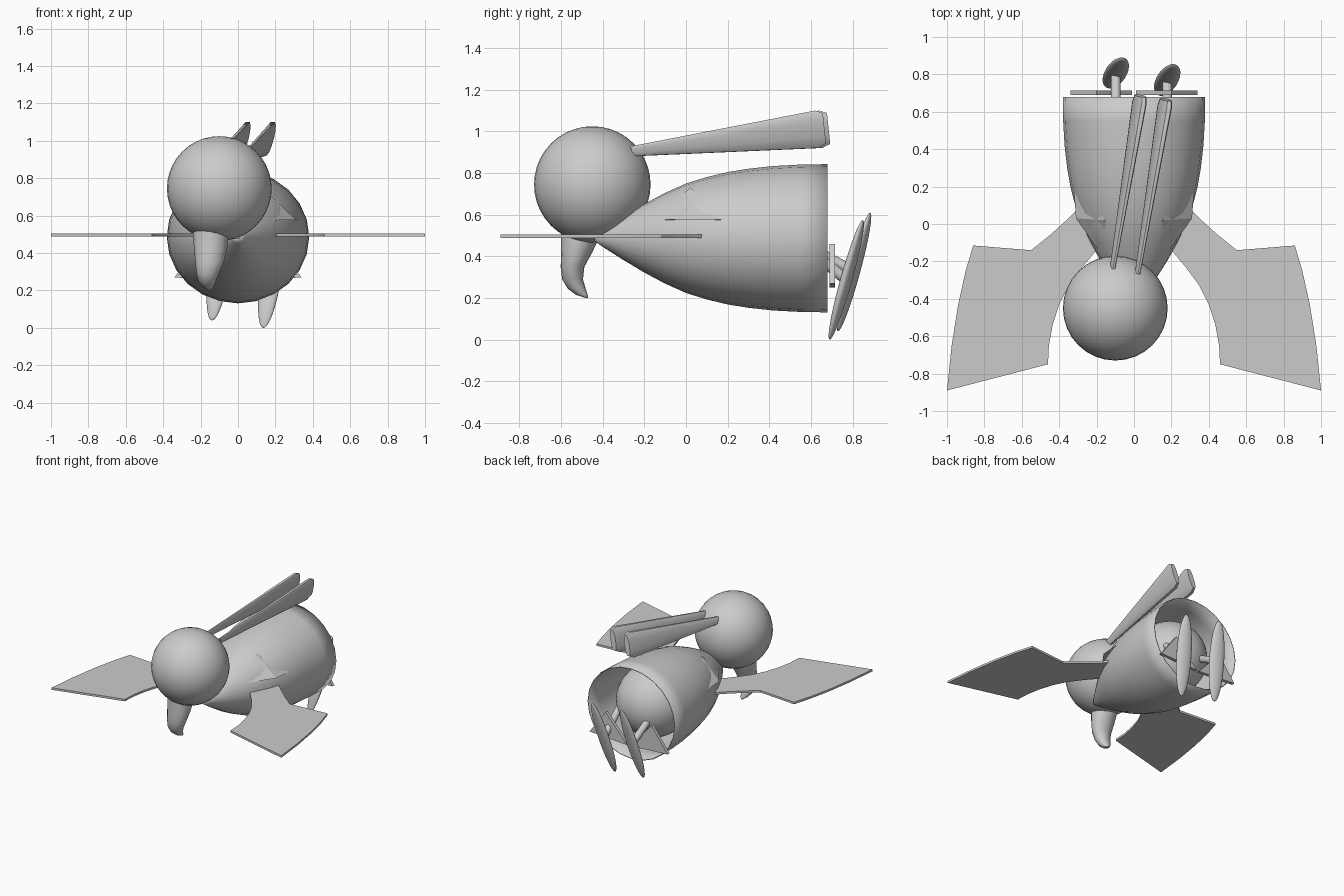
import bpy, bmesh, math
from mathutils import Vector, Matrix

if "Cube" in bpy.data.objects:
    bpy.data.objects.remove(bpy.data.objects["Cube"])

grey = bpy.data.materials.new("plain grey")
grey.diffuse_color = (0.6, 0.6, 0.6, 1)
grey.use_nodes = True
grey.node_tree.nodes["Principled BSDF"].inputs["Base Color"].default_value = grey.diffuse_color


def finish(name, bm, smooth=None):
    """Turn a bmesh into a named grey object."""
    bmesh.ops.recalc_face_normals(bm, faces=bm.faces)
    me = bpy.data.meshes.new(name)
    bm.to_mesh(me)
    bm.free()
    me.materials.append(grey)
    ob = bpy.data.objects.new(name, me)
    bpy.context.collection.objects.link(ob)
    if smooth:
        bpy.ops.object.select_all(action='DESELECT')
        ob.select_set(True)
        bpy.context.view_layer.objects.active = ob
        bpy.ops.object.shade_smooth_by_angle(angle=math.radians(smooth))
    return ob


def loft(name, rings, caps=True, smooth=40):
    """Bridge rings of points, optionally closing both ends."""
    bm = bmesh.new()
    rows = [[bm.verts.new(p) for p in ring] for ring in rings]
    n = len(rows[0])
    for a, b in zip(rows, rows[1:]):
        for i in range(n):
            j = (i + 1) % n
            bm.faces.new((a[i], a[j], b[j], b[i]))
    if caps:
        bm.faces.new(rows[0])
        bm.faces.new(rows[-1])
    return finish(name, bm, smooth)


def circle(n):
    return [(math.cos(2 * math.pi * i / n), math.sin(2 * math.pi * i / n)) for i in range(n)]


def ball(name, centre, radii, rot=None):
    bm = bmesh.new()
    bmesh.ops.create_uvsphere(bm, u_segments=32, v_segments=20, radius=1)
    m = Matrix.Translation(centre) @ (rot or Matrix()) @ Matrix.Diagonal((*radii, 1))
    bmesh.ops.transform(bm, matrix=m, verts=bm.verts)
    return finish(name, bm, 60)


def plate(name, pts, depth):
    """Extrude a flat outline along depth."""
    bm = bmesh.new()
    face = bm.faces.new([bm.verts.new(p) for p in pts])
    ext = bmesh.ops.extrude_face_region(bm, geom=[face])
    bmesh.ops.translate(bm, vec=depth, verts=[v for v in ext["geom"] if isinstance(v, bmesh.types.BMVert)])
    return finish(name, bm)


# Hollow body shell, open at the rear
profile = [(-.44, .012), (-.41, .035), (-.3, .105), (-.2, .165), (-.1, .218), (0, .263),
           (.1, .294), (.2, .318), (.3, .334), (.42, .347), (.55, .354), (.68, .356)]
body = loft("body_shell", [[(1.07 * r * c, y, .487 + r * s) for c, s in circle(24)]
                           for y, r in profile], caps=False)
wall = body.modifiers.new("wall", 'SOLIDIFY')
wall.thickness = .006

# Rounded inner belly, and the head
ball("inner_belly", (0, .40, .49), (.27, .27, .27))
ball("head", (-.1, -.45, .745), (.28, .28, .28))

# Hooked beak: z, x, y, half width, half depth
beak = [(.58, -.145, -.49, .095, .11), (.49, -.145, -.508, .095, .092), (.42, -.147, -.525, .088, .075),
        (.35, -.152, -.545, .076, .057), (.29, -.162, -.545, .06, .05), (.245, -.165, -.525, .045, .043),
        (.215, -.158, -.5, .026, .028), (.2, -.153, -.475, .006, .006)]
loft("beak", [[(x + w * c, y + d * s, z) for c, s in circle(16)] for z, x, y, w, d in beak])

# Head plumes, flattened blades widening backward
for name, x0, y0, y1 in (("left_plume", -.115, -.24, .685), ("right_plume", .02, -.26, .665)):
    rings = []
    for t in (0, .5, .96, 1):
        k = .8 if t == 1 else 1
        w, h = (.012 + .016 * t) * k, (.024 + .071 * t) * k
        rings.append([(x0 + .15 * t + w * math.copysign(abs(c) ** .6, c) + .25 * h * s,
                       y0 + (y1 - y0) * t - .008 * s, .905 + .11 * t + h * s) for c, s in circle(14)])
    loft(name, rings)

# Thin forward-swept wings and shoulder wedges
outline = [(.18, .1), (.29, .09), (.35, .03), (.45, -.06), (.55, -.14), (.7, -.128), (.86, -.115),
           (.9, -.25), (.94, -.43), (.975, -.65), (1, -.89), (.46, -.75), (.455, -.65), (.435, -.54),
           (.4, -.43), (.35, -.33), (.28, -.235), (.2, -.14), (.1, -.1)]
for side, s in (("left", -1), ("right", 1)):
    plate(side + "_wing", [(s * x, y, .488) for x, y in outline], (0, 0, .016))
    bm = bmesh.new()
    v = [bm.verts.new((s * x, y, z)) for x, y, z in
         ((.175, -.16, .575), (.325, .23, .575), (.15, .02, .73), (.31, .03, .578))]
    for f in ((0, 1, 2), (0, 1, 3), (0, 2, 3), (1, 2, 3)):
        bm.faces.new([v[i] for i in f])
    finish(side + "_shoulder", bm)
    # Small triangular tail plates behind the opening
    plate(side + "_tail_plate", [(s * .34, .69, .27), (s * .01, .69, .25), (s * .2, .69, .46)], (0, .025, 0))

# Legs and long upright paddle feet
for side, low, high in (("left", (-.14, .73, .04), (-.055, .885, .61)),
                        ("right", (.135, .69, 0), (.22, .85, .575))):
    low, high = Vector(low), Vector(high)
    mid, d = (low + high) / 2, (high - low).normalized()
    across = Vector((1, -.25, 0)); across = (across - d * across.dot(d)).normalized()
    rot = Matrix((across, d.cross(across), d)).transposed().to_4x4()
    ball(side + "_foot", mid, (.058, .026, (high - low).length / 2), rot)
    hip = Vector((mid.x, .56, .46))
    bm = bmesh.new()
    axis = mid - hip
    m = Matrix.Translation((hip + mid) / 2) @ axis.to_track_quat('Z', 'Y').to_matrix().to_4x4()
    bmesh.ops.create_cone(bm, cap_ends=True, segments=14, radius1=.026, radius2=.026,
                          depth=axis.length, matrix=m)
    finish(side + "_leg", bm, 40)
